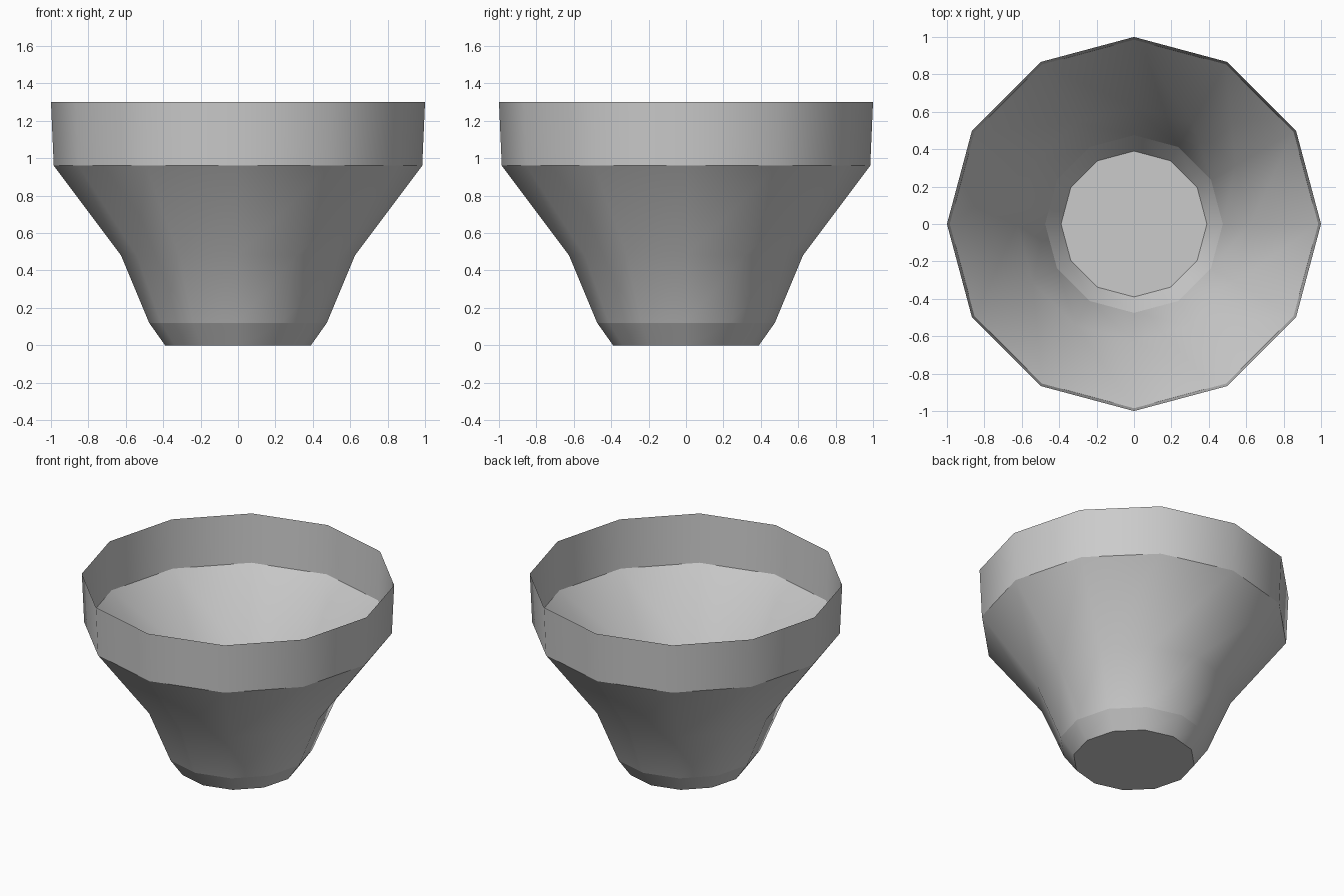
import bpy
import bmesh
from math import cos, sin, tau

if "Cube" in bpy.data.objects:
    bpy.data.objects.remove(bpy.data.objects["Cube"], do_unlink=True)

SIDES = 12
# Radius, height and whether the ring is a hard edge
PROFILE = [(0.39, 0, True), (0.475, 0.12, True), (0.625, 0.48, False),
           (0.985, 0.96, True), (1.0, 1.3, True)]

grey = bpy.data.materials.new("plain grey")
grey.use_nodes = True
color = (0.6, 0.6, 0.6, 1)
grey.diffuse_color = color
grey.node_tree.nodes["Principled BSDF"].inputs["Base Color"].default_value = color

# Open bowl: stacked rings of a thin wall
bm = bmesh.new()
rings = [[bm.verts.new((r * cos(tau * i / SIDES), r * sin(tau * i / SIDES), z))
          for i in range(SIDES)] for r, z, hard in PROFILE]
for low, high in zip(rings, rings[1:]):
    for i in range(SIDES):
        j = (i + 1) % SIDES
        bm.faces.new((low[i], low[j], high[j], high[i])).smooth = True

# Flat floor
bm.faces.new(rings[0][::-1])

# Hard edges around the foot, shoulder and rim
for ring, (r, z, hard) in zip(rings, PROFILE):
    for i in range(SIDES):
        bm.edges.get((ring[i], ring[(i + 1) % SIDES])).smooth = not hard

mesh = bpy.data.meshes.new("bowl")
bm.to_mesh(mesh)
bm.free()
mesh.materials.append(grey)
bowl = bpy.data.objects.new("bowl", mesh)
bpy.context.collection.objects.link(bowl)
